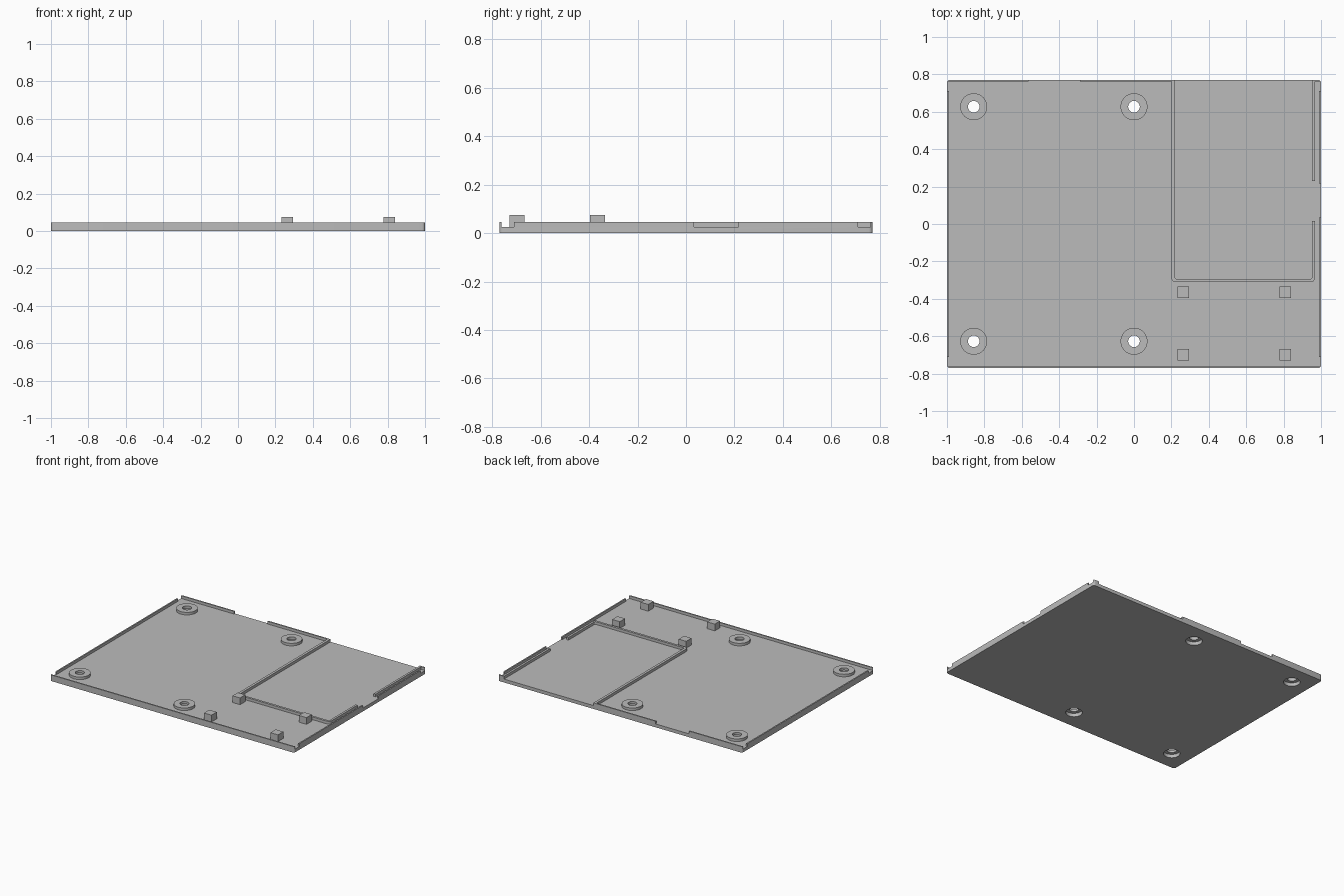
import bpy, bmesh, math

if "Cube" in bpy.data.objects:
    bpy.data.objects.remove(bpy.data.objects["Cube"])

W, D = 1.0, 0.771            # half width and half depth
FLOOR, RIM, POST = 0.025, 0.045, 0.075
T = 0.01                     # rim thickness

grey = bpy.data.materials.new("light grey")
grey.use_nodes = True
colour = (0.5, 0.5, 0.5, 1)
grey.diffuse_color = colour
grey.node_tree.nodes["Principled BSDF"].inputs["Base Color"].default_value = colour


def make_object(name, bm):
    mesh = bpy.data.meshes.new(name)
    bm.to_mesh(mesh)
    bm.free()
    mesh.materials.append(grey)
    ob = bpy.data.objects.new(name, mesh)
    bpy.context.collection.objects.link(ob)
    return ob


def block(name, x, y, z, radius=0.0):
    """Box from ranges, with optionally rounded upright edges."""
    bm = bmesh.new()
    bmesh.ops.create_cube(bm, size=1)
    for v in bm.verts:
        v.co = [r[0] + (c + 0.5) * (r[1] - r[0]) for c, r in zip(v.co, (x, y, z))]
    if radius:
        upright = [e for e in bm.edges if abs(e.verts[0].co.z - e.verts[1].co.z) > 1e-5]
        bmesh.ops.bevel(bm, geom=upright, offset=radius, segments=5,
                        affect='EDGES', profile=0.5)
    return make_object(name, bm)


def cylinder(name, x, y, z0, z1, radius):
    bm = bmesh.new()
    bmesh.ops.create_cone(bm, cap_ends=True, segments=40, radius1=radius,
                          radius2=radius, depth=z1 - z0)
    bmesh.ops.translate(bm, verts=bm.verts, vec=(x, y, (z0 + z1) / 2))
    return make_object(name, bm)


def combine(target, other, operation='DIFFERENCE'):
    """Apply a boolean and discard the helper."""
    mod = target.modifiers.new("combine", 'BOOLEAN')
    mod.operation, mod.solver, mod.object = operation, 'EXACT', other
    bpy.context.view_layer.objects.active = target
    bpy.ops.object.modifier_apply(modifier=mod.name)
    bpy.data.objects.remove(other)


# Tray: rounded slab hollowed into a floor with a thin rim
ABOVE = (FLOOR, 0.1)
tray = block("tray", (-W, W), (-D, D), (0, RIM), 0.016)
combine(tray, block("pocket", (-W + T, W - T), (-D + T, D - T), ABOVE, 0.006))

# Gaps in the rim: corner slots, side port, back port, open bay
for sx in (-1, 1):
    for sy in (-1, 1):
        xs = sorted((sx * 0.98, sx * 1.1))
        ys = sorted((sy * 0.711, sy * (D - T)))
        combine(tray, block("corner_slot", xs, ys, ABOVE))
combine(tray, block("side_port", (0.98, 1.1), (0.034, 0.217), ABOVE))
combine(tray, block("back_port", (-0.565, -0.29), (0.74, 0.9), ABOVE))
combine(tray, block("bay_opening", (0.21, 0.96), (0.74, 0.9), ABOVE))

# Bay wall: rounded frame, open at the back, with a gap at the side port
bay = block("bay_wall", (0.2, 0.968), (-0.311, 0.9), (FLOOR - 0.005, RIM), 0.024)
combine(bay, block("bay_inside", (0.219, 0.952), (-0.294, 1), (0, 0.1), 0.01))
combine(bay, block("bay_end", (0, W), (D, 1.1), (0, 0.1)))
combine(bay, block("bay_port", (0.9, W), (0.017, 0.229), (0, 0.1)))
combine(tray, bay, 'UNION')

# Screw bosses with through holes and recesses underneath
spots = [(x, y) for x in (-0.857, 0.0) for y in (-0.627, 0.627)]
for x, y in spots:
    combine(tray, cylinder("boss", x, y, FLOOR - 0.005, RIM - 0.001, 0.072), 'UNION')
for x, y in spots:
    combine(tray, cylinder("screw_recess", x, y, -0.05, 0.026, 0.056))
    combine(tray, cylinder("screw_hole", x, y, -0.05, 0.1, 0.031))

# Square support posts
for x in (0.263, 0.808):
    for y in (-0.699, -0.365):
        block("support_post", (x - 0.031, x + 0.031), (y - 0.031, y + 0.031),
              (FLOOR - 0.002, POST))

# Smooth the round walls only
bpy.ops.object.select_all(action='DESELECT')
tray.select_set(True)
bpy.context.view_layer.objects.active = tray
bpy.ops.object.shade_smooth_by_angle(angle=math.radians(30))
